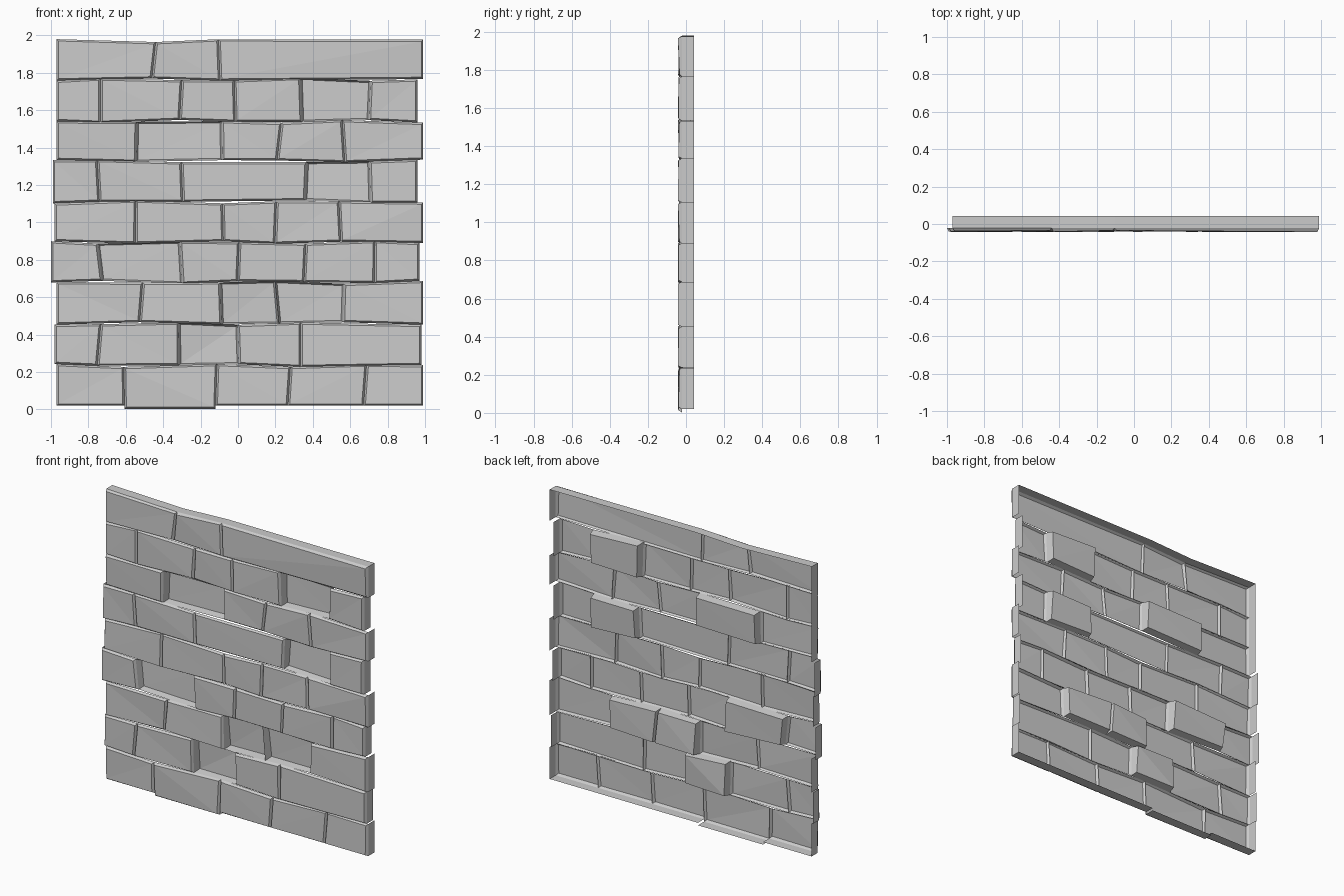
import bpy, bmesh, math, random

if "Cube" in bpy.data.objects:
    bpy.data.objects.remove(bpy.data.objects["Cube"])

random.seed(4)
FRONT, GROOVE, DEEP, BACK = -0.043, -0.022, 0.03, 0.043

# course heights, from the bottom up
LEVELS = [0.012, 0.235, 0.46, 0.68, 0.893, 1.11, 1.328, 1.54, 1.765, 1.972]
# brick joints along x for each course, with the indices of the sunken bricks
COURSES = [
    ([-0.97, -0.60, -0.11, 0.27, 0.68, 0.99], []),
    ([-0.98, -0.74, -0.31, 0.00, 0.34, 0.98], [2]),
    ([-0.97, -0.52, -0.09, 0.21, 0.57, 0.99], [2, 3]),
    ([-1.00, -0.74, -0.30, 0.00, 0.36, 0.72, 0.97], [1]),
    ([-0.98, -0.55, -0.09, 0.20, 0.54, 0.99], []),
    ([-0.99, -0.75, -0.30, 0.36, 0.71, 0.96], [3]),
    ([-0.97, -0.54, -0.08, 0.22, 0.56, 0.99], [1]),
    ([-0.97, -0.74, -0.30, -0.01, 0.34, 0.70, 0.96], [4]),
    ([-0.97, -0.45, -0.10, 0.99], []),
]


def level(i, x):
    """Slightly wavy bed joint shared by neighbouring courses."""
    if i == 0:
        return 0.003 if -0.61 < x < -0.1 else 0.02
    return LEVELS[i] + 0.008 * math.sin(7 * x + 2.3 * i)


def brick(bm, outline, sunken, skirts):
    """Open-backed brick: face, bevelled rim, and deep skirts on outer sides."""
    cx = sum(p[0] for p in outline) / 4
    cz = sum(p[1] for p in outline) / 4
    inset = 0.010
    rim, face = [], []
    for x, z in outline:
        rim.append(bm.verts.new((x, GROOVE, z)))
        fx = x - math.copysign(inset, x - cx)
        fz = z - math.copysign(inset, z - cz)
        if sunken:
            y = DEEP + random.uniform(-0.012, 0.006)
        else:
            y = FRONT + random.uniform(0, 0.009)
        face.append(bm.verts.new((fx, y, fz)))
    # face split along a diagonal for the chiselled look
    k = random.randint(0, 1)
    f = [face[(n + k) % 4] for n in range(4)]
    bm.faces.new((f[0], f[1], f[2]))
    bm.faces.new((f[0], f[2], f[3]))
    for n in range(4):
        m = (n + 1) % 4
        bm.faces.new((rim[n], rim[m], face[m], face[n]))
        if n in skirts:
            a, b = (bm.verts.new((v.co.x, BACK, v.co.z)) for v in (rim[n], rim[m]))
            bm.faces.new((a, b, rim[m], rim[n]))


# one mesh per course of bricks
for r, (joints, sunken) in enumerate(COURSES):
    bm = bmesh.new()
    last = len(joints) - 2
    ends = (0, last + 1)
    low = [x if i in ends else x + random.uniform(-0.012, 0.012) for i, x in enumerate(joints)]
    high = [x if i in ends else x + random.uniform(-0.012, 0.012) for i, x in enumerate(joints)]
    for c in range(last + 1):
        outline = [(low[c], level(r, low[c])), (low[c + 1], level(r, low[c + 1])),
                   (high[c + 1], level(r + 1, high[c + 1])), (high[c], level(r + 1, high[c]))]
        if r == 0:  # flat underside per brick
            z = level(0, (low[c] + low[c + 1]) / 2)
            outline[0], outline[1] = (low[c], z), (low[c + 1], z)
        skirts = [s for s, outer in enumerate(
            (r == 0, c == last, r == len(COURSES) - 1, c == 0)) if outer]
        brick(bm, outline, c in sunken, skirts)
    mesh = bpy.data.meshes.new(f"brick_course_{r + 1}")
    bm.to_mesh(mesh)
    bm.free()
    bpy.context.collection.objects.link(bpy.data.objects.new(mesh.name, mesh))
